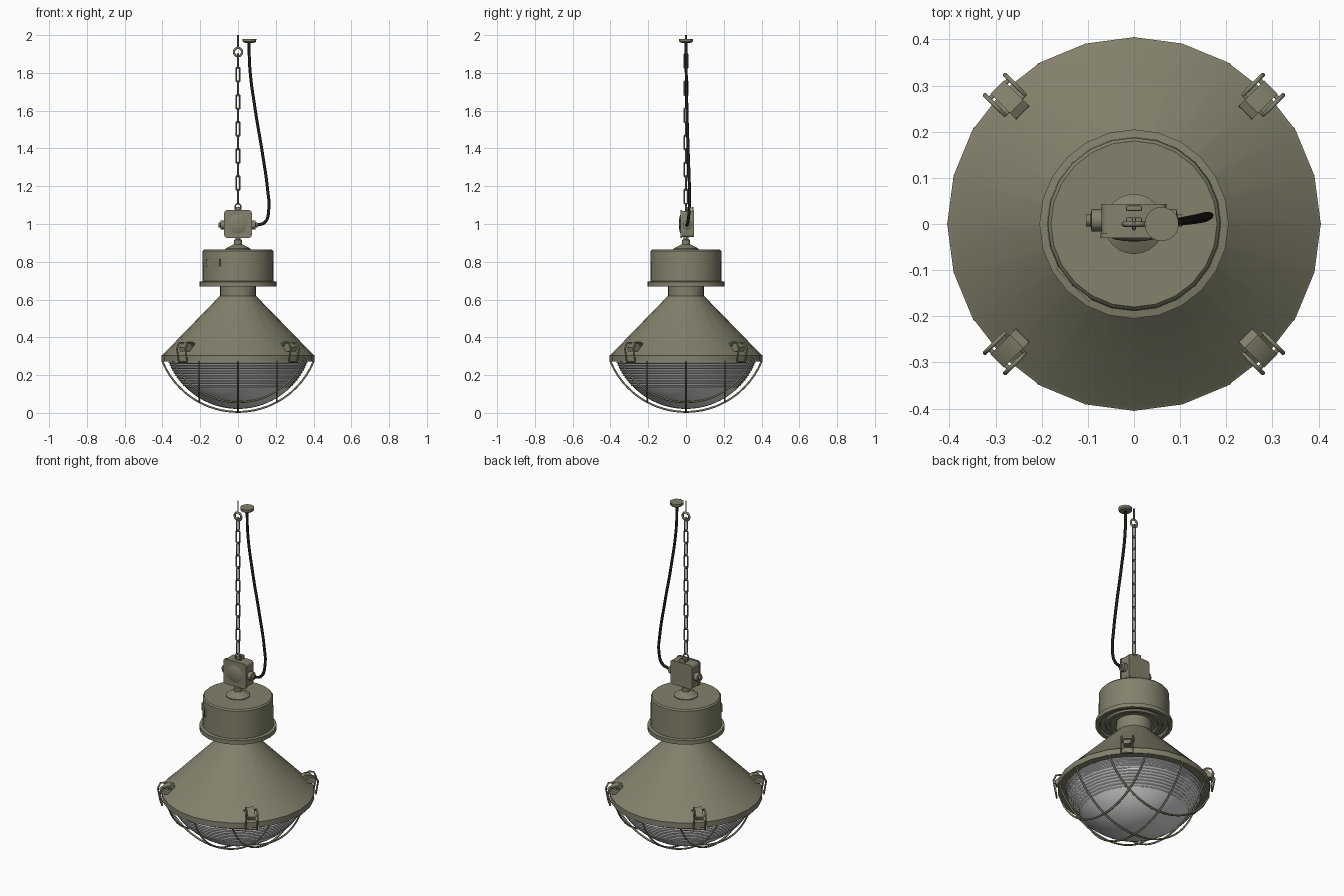
import bpy, bmesh, math
from mathutils import Matrix, Vector

if "Cube" in bpy.data.objects:
    bpy.data.objects.remove(bpy.data.objects["Cube"])


def material(name, rgb):
    m = bpy.data.materials.new(name)
    m.diffuse_color = (*rgb, 1)
    m.use_nodes = True
    m.node_tree.nodes["Principled BSDF"].inputs["Base Color"].default_value = m.diffuse_color
    return m


OLIVE = material("olive_paint", (0.228, 0.22, 0.148))
BLACK = material("black_rubber", (0.012, 0.012, 0.013))
GLASS = material("pale_glass", (0.7, 0.7, 0.7))


def add_object(name, mesh, mat, angle=32):
    mesh.materials.clear()
    mesh.materials.append(mat)
    mesh.shade_smooth()
    mesh.set_sharp_from_angle(angle=math.radians(angle))
    ob = bpy.data.objects.new(name, mesh)
    bpy.context.collection.objects.link(ob)
    return ob


def from_bmesh(name, bm, mat, angle=32):
    bmesh.ops.recalc_face_normals(bm, faces=bm.faces)
    mesh = bpy.data.meshes.new(name)
    bm.to_mesh(mesh)
    bm.free()
    return add_object(name, mesh, mat, angle)


def lathe(name, profile, mat, n=24, angle=32):
    """Spin (radius, z) points about the z axis; r = 0 closes the end."""
    bm = bmesh.new()
    vs = [bm.verts.new((r, 0, z)) for r, z in profile]
    es = [bm.edges.new(p) for p in zip(vs, vs[1:])]
    bmesh.ops.spin(bm, geom=vs + es, axis=(0, 0, 1), cent=(0, 0, 0),
                   steps=n, angle=2 * math.pi)
    bmesh.ops.remove_doubles(bm, verts=bm.verts, dist=1e-5)
    return from_bmesh(name, bm, mat, angle)


def box(name, lo, hi, mat, bevel=0.0):
    bm = bmesh.new()
    bmesh.ops.create_cube(bm, size=1)
    lo, hi = Vector(lo), Vector(hi)
    for v in bm.verts:
        v.co = (lo + hi) / 2 + v.co * (hi - lo)
    if bevel:
        bmesh.ops.bevel(bm, geom=bm.edges[:], offset=bevel, segments=2,
                        affect='EDGES', profile=0.5)
    return from_bmesh(name, bm, mat)


def extrude(name, pts, y0, y1, mat):
    """Extrude an (x, z) outline along y from y0 to y1."""
    bm = bmesh.new()
    f = bm.faces.new([bm.verts.new((x, y0, z)) for x, z in pts])
    for v in bmesh.ops.extrude_face_region(bm, geom=[f])["geom"]:
        if isinstance(v, bmesh.types.BMVert):
            v.co.y = y1
    return from_bmesh(name, bm, mat)


def rounded_square(half, r, cz):
    pts = []
    for k in range(16):
        t = math.pi / 2 * (k // 4 + (k % 4) / 3)
        q = math.pi / 2 * (k // 4) + math.pi / 4
        c = half - r
        pts.append((math.copysign(c, math.cos(q)) + r * math.cos(t),
                    cz + math.copysign(c, math.sin(q)) + r * math.sin(t)))
    return pts


def tube(name, pts, radius, mat, closed=False, smooth=False, res=2):
    cu = bpy.data.curves.new(name, 'CURVE')
    cu.dimensions = '3D'
    cu.bevel_depth, cu.bevel_resolution = radius, res
    cu.use_fill_caps = True
    if smooth:
        s = cu.splines.new('BEZIER')
        s.bezier_points.add(len(pts) - 1)
        s.resolution_u = 8
        for b, p in zip(s.bezier_points, pts):
            b.co = p
            b.handle_left_type = b.handle_right_type = 'AUTO'
    else:
        s = cu.splines.new('POLY')
        s.points.add(len(pts) - 1)
        for b, p in zip(s.points, pts):
            b.co = (*p, 1)
    s.use_cyclic_u = closed
    tmp = bpy.data.objects.new(name, cu)
    mesh = bpy.data.meshes.new_from_object(tmp)
    bpy.data.objects.remove(tmp)
    return add_object(name, mesh, mat, 50)


# Lamp body: shade with neck, ballast drum with hollow flange, top cap
lathe("shade", [(0.365, 0.272), (0.405, 0.272), (0.405, 0.305), (0.397, 0.31),
                (0.095, 0.62), (0.095, 0.685)], OLIVE)
lathe("drum", [(0.095, 0.685), (0.125, 0.685), (0.13, 0.675), (0.15, 0.675),
               (0.155, 0.685), (0.18, 0.685), (0.185, 0.67), (0.205, 0.67),
               (0.205, 0.694), (0.189, 0.697), (0.187, 0.857), (0.18, 0.865),
               (0, 0.865)], OLIVE)
lathe("top_cap", [(0.065, 0.864), (0.065, 0.87), (0.03, 0.889), (0.022, 0.892),
                  (0.022, 0.915), (0.014, 0.918), (0.014, 0.935)], OLIVE)
plate = box("drum_label_plate", (0.17, -0.05, 0.775), (0.188, 0.05, 0.815), OLIVE)
plate.rotation_euler.z = math.radians(225)

# Glass bowl: ridged upper band, smooth below
CZ, RG = 0.415, 0.394
prof = []
for i in range(31):
    z = 0.272 - 0.132 * i / 30
    r = math.sqrt(RG ** 2 - (CZ - z) ** 2)
    prof.append((r + (0.003 if i % 3 else -0.003), z))
a0 = math.acos((CZ - 0.138) / RG)
prof += [(RG * math.sin(a0 * (1 - k / 10)), CZ - RG * math.cos(a0 * (1 - k / 10)))
         for k in range(11)]
lathe("glass_bowl", prof, GLASS, 32, 20)

# Wire guard: three arcs each way over a sphere
GZ, RW = 0.438, 0.433
for d in range(2):
    for c in (-0.205, 0, 0.205):
        rc = math.sqrt(RW ** 2 - c * c)
        a = math.acos((GZ - 0.275) / rc)
        pts = []
        for k in range(25):
            t = -a + 2 * a * k / 24
            p = (rc * math.sin(t), c, GZ - rc * math.cos(t))
            pts.append(p if d == 0 else (p[1], p[0], p[2]))
        tube("guard_wire", pts, 0.005, OLIVE)

# Four toggle clamps on the rim, built along +x and rotated
bail = [(0.365, 0.36), (0.385, 0.372), (0.412, 0.37), (0.426, 0.34), (0.413, 0.268)]
loop = [(x, -0.031, z) for x, z in bail] + [(x, 0.031, z) for x, z in bail[::-1]]
strap = [(0.335, 0.348), (0.342, 0.368), (0.36, 0.377), (0.39, 0.37), (0.42, 0.345),
         (0.415, 0.325), (0.38, 0.325)]
for k in range(4):
    for ob in (tube("clamp_bail", loop, 0.005, OLIVE, closed=True),
               extrude("clamp_lever", strap, -0.02, 0.02, OLIVE)):
        ob.rotation_euler.z = math.radians(45 + 90 * k)

# Junction box with domed cover, lug and side glands
extrude("junction_box", rounded_square(0.07, 0.014, 1.0), -0.022, 0.043, OLIVE)
extrude("junction_cover", rounded_square(0.073, 0.014, 1.0), -0.03, -0.02, OLIVE)
dome = lathe("cover_dome", [(0.052, 0), (0.04, 0.005), (0.02, 0.008), (0, 0.009)], OLIVE)
dome.matrix_world = Matrix.Translation((0, -0.029, 1.0)) @ Matrix.Rotation(math.pi / 2, 4, 'X')
gland = [(0, 0), (0.024, 0), (0.024, 0.024), (0.013, 0.026), (0.013, 0.036), (0, 0.036)]
for s in (-1, 1):
    g = lathe("cable_gland", gland, OLIVE, 12)
    g.matrix_world = (Matrix.Translation((s * 0.068, 0.008, 0.995))
                      @ Matrix.Rotation(s * math.pi / 2, 4, 'Y'))
for y in (0.008, 0.034):
    box("hanger_lug", (-0.017, y - 0.006, 1.065), (0.017, y + 0.006, 1.09), OLIVE, 0.003)


# Chain of alternating links
def ring(z, half_w, half_h, side):
    pts = []
    for k in range(16):
        t = 2 * math.pi * (k + 0.5) / 16
        u = half_w * math.cos(t)
        w = half_w * math.sin(t) + math.copysign(half_h - half_w, math.sin(t))
        pts.append((0, u, z + w) if side else (u, 0, z + w))
    return pts


for i in range(11):
    tube("chain_link", ring(1.862 - 0.0717 * i, 0.0105, 0.0395, i % 2 == 0),
         0.004, OLIVE, closed=True)
tube("lug_eye", ring(1.088, 0.014, 0.02, False), 0.004, OLIVE, closed=True)
tube("ceiling_eye", ring(1.91, 0.022, 0.022, False), 0.006, OLIVE, closed=True)
tube("ceiling_stem", [(0, 0, 1.932), (0, 0, 2.0)], 0.004, OLIVE)

# Power cable and ceiling rose
tube("power_cable", [(0.058, 0, 1.97), (0.063, 0.001, 1.82), (0.092, 0.005, 1.6),
                     (0.13, 0.012, 1.37), (0.157, 0.018, 1.18), (0.163, 0.017, 1.08),
                     (0.143, 0.01, 1.01), (0.095, 0.004, 0.993)],
     0.008, BLACK, smooth=True)
rose = lathe("ceiling_rose", [(0, 1.958), (0.03, 1.96), (0.036, 1.966), (0.037, 1.98),
                              (0, 1.98)], OLIVE)
rose.location.x = 0.06
